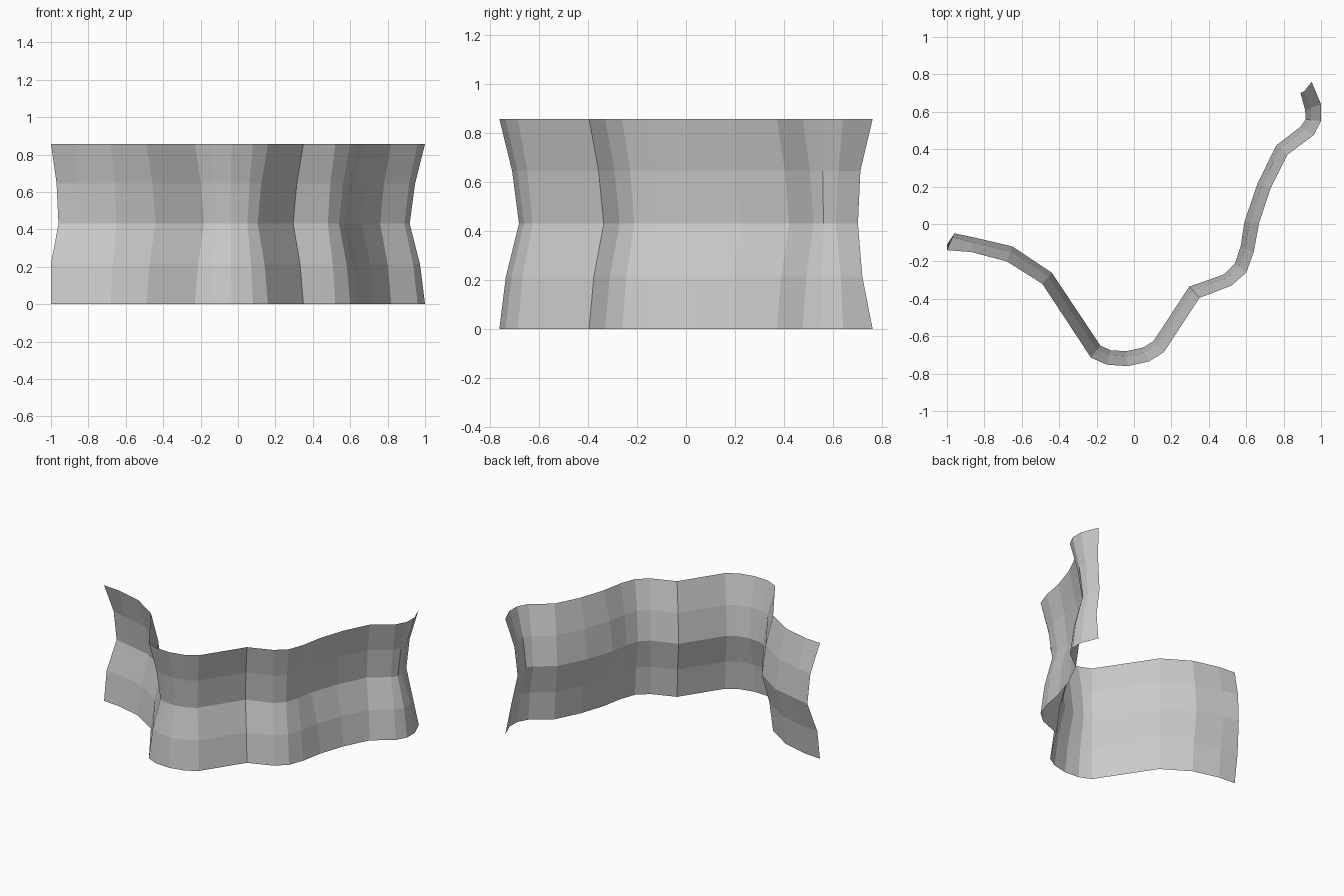
import bpy
import bmesh
from mathutils import Vector

if "Cube" in bpy.data.objects:
    bpy.data.objects.remove(bpy.data.objects["Cube"])

# Plan paths: the rim (top and bottom edges) and the pinched waist at mid height
RIM = [(-1, -.14), (-.87, -.15), (-.68, -.20), (-.49, -.32), (-.23, -.715),
       (-.145, -.752), (-.035, -.76), (.08, -.735), (.16, -.685), (.35, -.395),
       (.52, -.33), (.60, -.26), (.64, -.15), (.67, .01), (.73, .19),
       (.82, .37), (.96, .475), (1, .55), (1, .64), (.95, .76)]
WAIST = [(-.96, -.05), (-.85, -.073), (-.65, -.12), (-.44, -.26), (-.18, -.65),
         (-.125, -.675), (-.04, -.68), (.05, -.66), (.105, -.625), (.295, -.335),
         (.48, -.27), (.54, -.21), (.57, -.12), (.59, .01), (.66, .215),
         (.76, .42), (.89, .52), (.918, .56), (.915, .61), (.89, .70)]

# Rows: height and how far the row moves from rim to waist
ROWS = [(0, 0), (.214, .33), (.43, 1), (.645, .65), (.857, 0)]

# Slightly curled corners at the two free ends: (row, column) -> plan point
ENDS = {(1, 0): (-1, -.11), (3, 0): (-.97, -.07),
        (1, 19): (.93, .718), (3, 19): (.91, .71)}


def build_wavy_screen():
    bm = bmesh.new()
    grid = []
    for r, (z, f) in enumerate(ROWS):
        row = []
        for c, (a, b) in enumerate(zip(RIM, WAIST)):
            x, y = ENDS.get((r, c), Vector(a).lerp(Vector(b), f))
            row.append(bm.verts.new((x, y, z)))
        grid.append(row)
    for lo, hi in zip(grid, grid[1:]):
        for c in range(len(lo) - 1):
            bm.faces.new((lo[c], lo[c + 1], hi[c + 1], hi[c]))
    mesh = bpy.data.meshes.new("wavy_screen")
    bm.to_mesh(mesh)
    bm.free()
    obj = bpy.data.objects.new("wavy_screen", mesh)
    bpy.context.collection.objects.link(obj)


# Single-skin, flat-faced wall
build_wavy_screen()
